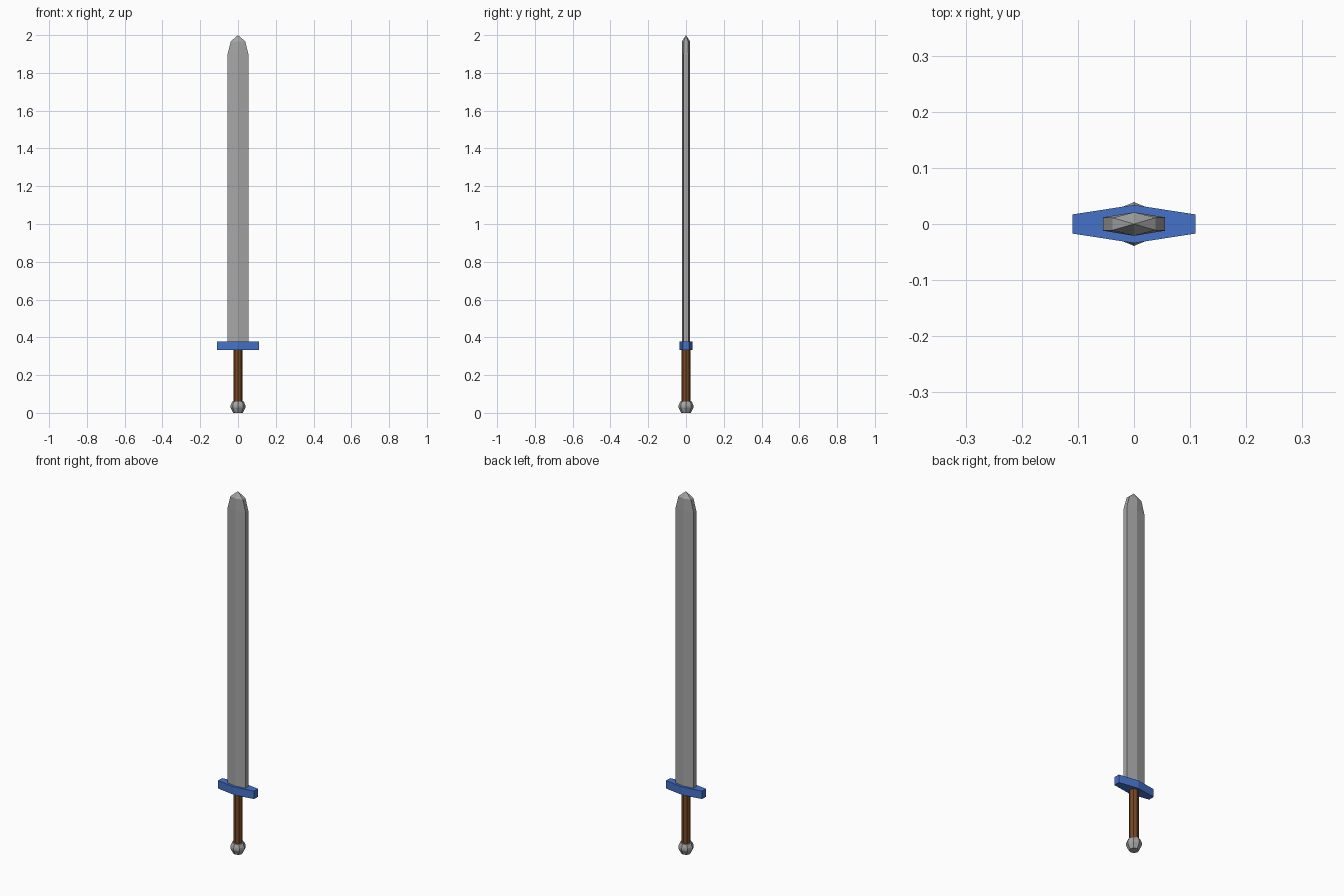
import bpy, math

if "Cube" in bpy.data.objects:
    bpy.data.objects.remove(bpy.data.objects["Cube"])


def material(name, rgb):
    m = bpy.data.materials.new(name)
    m.diffuse_color = (*rgb, 1)
    m.use_nodes = True
    m.node_tree.nodes["Principled BSDF"].inputs["Base Color"].default_value = m.diffuse_color
    return m


steel = material("steel grey", (0.38, 0.38, 0.38))
blue = material("guard blue", (0.06, 0.17, 0.58))
brown = material("leather brown", (0.19, 0.065, 0.018))


def loft(name, rings, mat, tip=None):
    """Skin a stack of equal-sized rings, capped flat or closed to a tip."""
    n = len(rings[0])
    verts = [p for r in rings for p in r]
    faces = [tuple(reversed(range(n)))]
    for k in range(len(rings) - 1):
        for i in range(n):
            j = (i + 1) % n
            faces.append((k * n + i, k * n + j, (k + 1) * n + j, (k + 1) * n + i))
    top = (len(rings) - 1) * n
    if tip:
        verts.append(tip)
        faces += [(top + i, top + (i + 1) % n, len(verts) - 1) for i in range(n)]
    else:
        faces.append(tuple(range(top, top + n)))
    mesh = bpy.data.meshes.new(name)
    mesh.from_pydata(verts, [], faces)
    mesh.materials.append(mat)
    ob = bpy.data.objects.new(name, mesh)
    bpy.context.collection.objects.link(ob)
    return ob


def ridge_section(hx, edge, ridge, z):
    """Six-sided section: flat ends in x, ridge at the centre in y."""
    return [(-hx, -edge, z), (0, -ridge, z), (hx, -edge, z),
            (hx, edge, z), (0, ridge, z), (-hx, edge, z)]


def circle(r, z, n=8):
    return [(r * math.cos(2 * math.pi * i / n), r * math.sin(2 * math.pi * i / n), z)
            for i in range(n)]


# Blade with central ridge, stepping in to a point
loft("blade", [ridge_section(0.055, 0.012, 0.021, 0.37),
               ridge_section(0.055, 0.012, 0.021, 1.90),
               ridge_section(0.038, 0.011, 0.021, 1.967)], steel, tip=(0, 0, 2.0))

# Cross guard, thicker in the middle
loft("cross_guard", [ridge_section(0.11, 0.017, 0.034, 0.333),
                     ridge_section(0.11, 0.017, 0.034, 0.377)], blue)

# Octagonal grip
loft("grip", [circle(0.024, 0.05), circle(0.024, 0.34)], brown)

# Faceted pommel
loft("pommel", [circle(0.025, 0.0), circle(0.039, 0.028),
                circle(0.039, 0.04), circle(0.031, 0.06)], steel)
